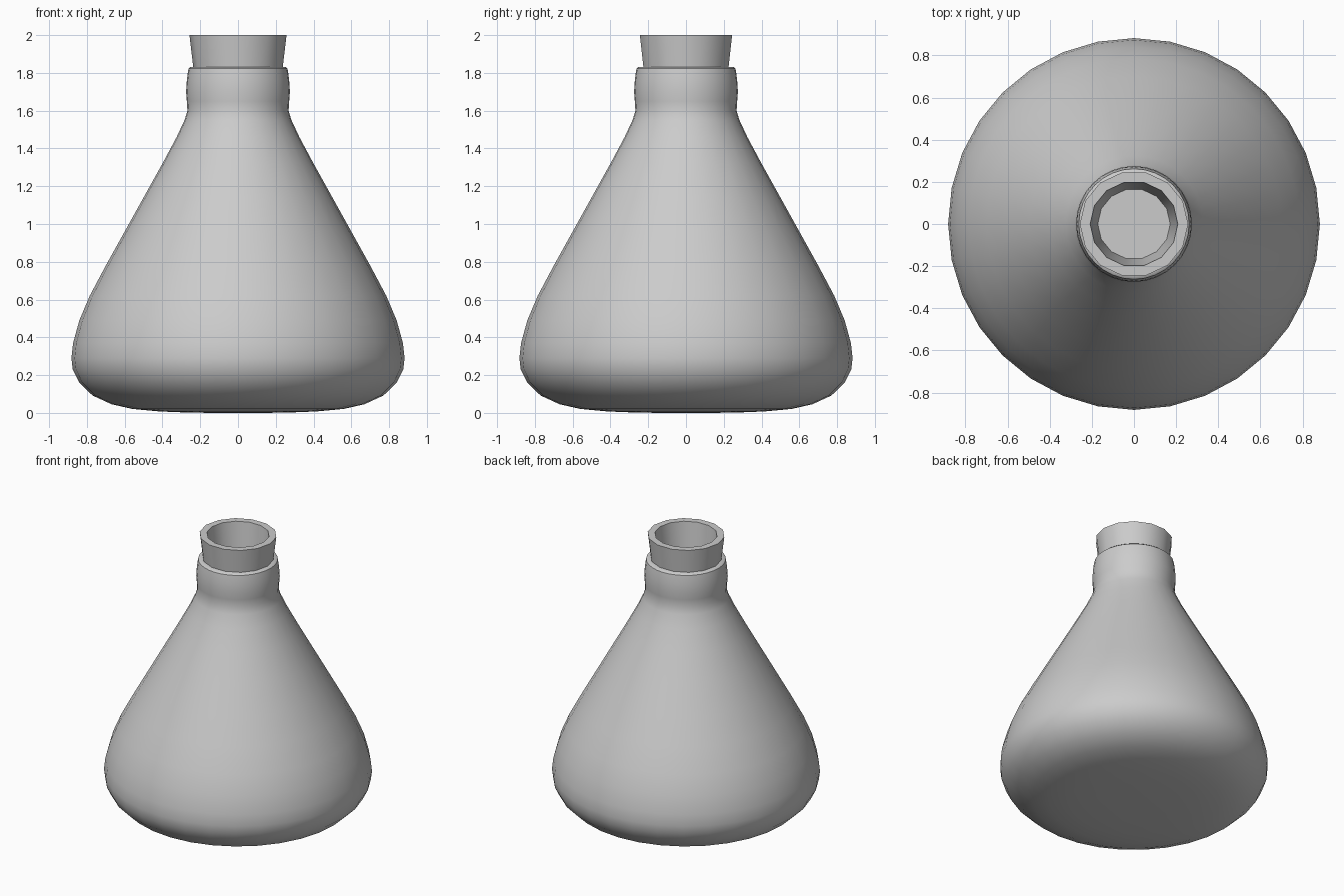
import bpy, bmesh, math

if "Cube" in bpy.data.objects:
    bpy.data.objects.remove(bpy.data.objects["Cube"])


def lathe(name, profile, sides, angle, y_scale=1.0):
    """Revolve (radius, z) points about z; radius 0 makes a pole."""
    bm = bmesh.new()
    rings = []
    for r, z in profile:
        if r == 0:
            rings.append([bm.verts.new((0, 0, z))] * sides)
        else:
            rings.append([bm.verts.new((r * math.cos(a), r * y_scale * math.sin(a), z))
                          for a in (2 * math.pi * i / sides for i in range(sides))])
    for low, high in zip(rings, rings[1:]):
        for i in range(sides):
            j = (i + 1) % sides
            corners = list(dict.fromkeys((low[i], low[j], high[j], high[i])))
            bm.faces.new(corners)
    bmesh.ops.recalc_face_normals(bm, faces=bm.faces)
    mesh = bpy.data.meshes.new(name)
    bm.to_mesh(mesh)
    bm.free()
    obj = bpy.data.objects.new(name, mesh)
    bpy.context.collection.objects.link(obj)
    bpy.ops.object.select_all(action='DESELECT')
    obj.select_set(True)
    bpy.context.view_layer.objects.active = obj
    bpy.ops.object.shade_smooth_by_angle(angle=math.radians(angle))
    return obj


# Flask: outer wall from base to lip, then a thin inner wall back down
outer = [(0, 0), (0.25, 0.001), (0.42, 0.008), (0.56, 0.021), (0.67, 0.046),
         (0.77, 0.092), (0.84, 0.16), (0.875, 0.23), (0.882, 0.29), (0.873, 0.37),
         (0.84, 0.49), (0.785, 0.62), (0.70, 0.78), (0.60, 0.96), (0.50, 1.14),
         (0.40, 1.32), (0.325, 1.46), (0.283, 1.55), (0.268, 1.60), (0.271, 1.65),
         (0.275, 1.70), (0.271, 1.76), (0.266, 1.80), (0.262, 1.823), (0.25, 1.832)]
inner = [(0.22, 1.832), (0.22, 1.60), (0.37, 1.32), (0.67, 0.78), (0.83, 0.40),
         (0.84, 0.28), (0.74, 0.12), (0.50, 0.05), (0, 0.04)]
lathe("flask_body", outer + inner, 32, 40)

# Stopper: tapered hollow plug sitting in the neck
lathe("stopper", [(0, 1.62), (0.212, 1.62), (0.257, 2.0), (0.208, 2.0),
                  (0.172, 1.66), (0, 1.66)], 14, 40, 0.975)
